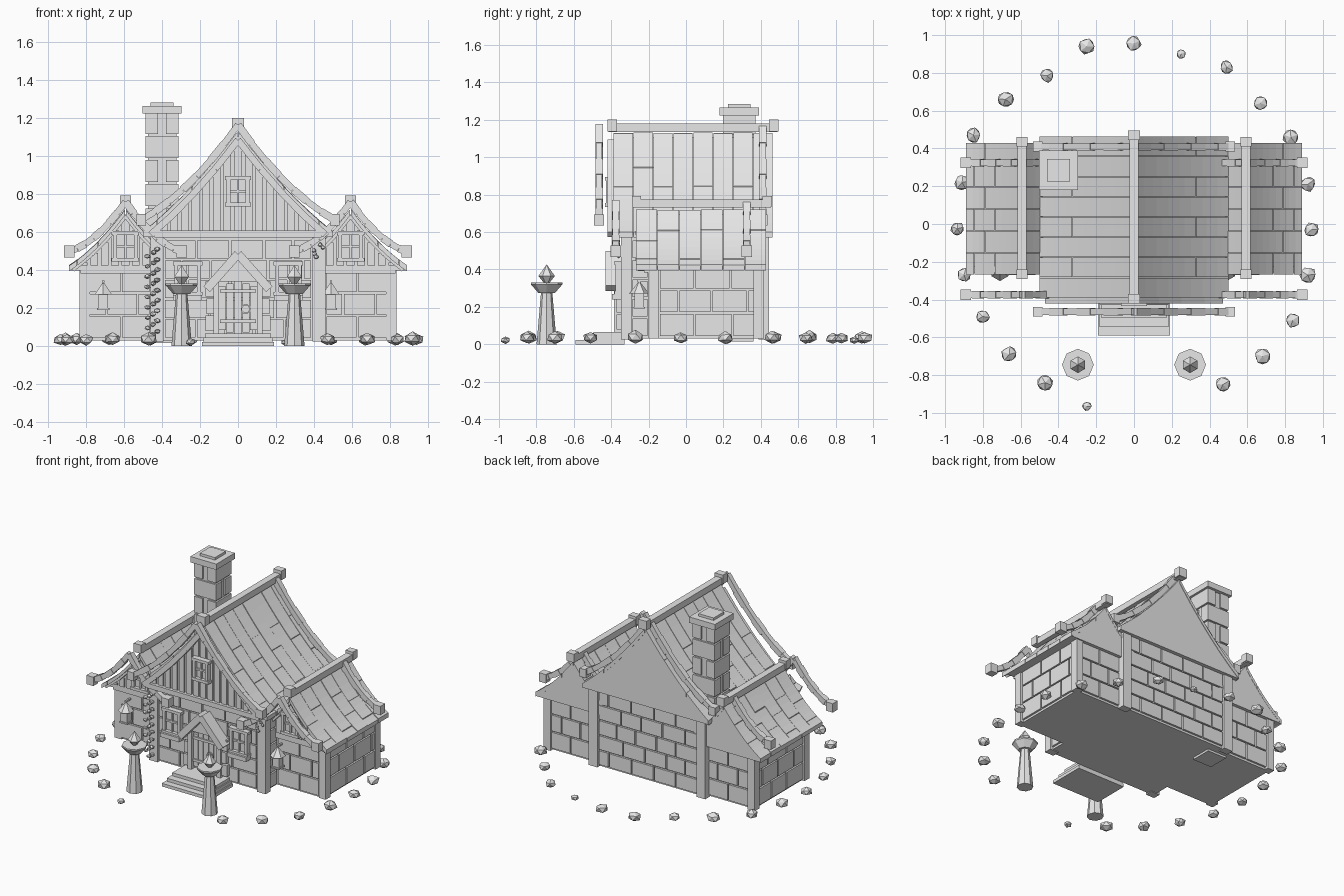
import bpy, bmesh, math, random
from mathutils import Matrix, Vector

if "Cube" in bpy.data.objects:
    bpy.data.objects.remove(bpy.data.objects["Cube"])

random.seed(4)
mat = bpy.data.materials.new("plain_grey")
mat.diffuse_color = (0.8, 0.8, 0.8, 1)
mat.use_nodes = True
mat.node_tree.nodes["Principled BSDF"].inputs["Base Color"].default_value = mat.diffuse_color
parts = {}


def mesh(name):
    return parts.setdefault(name, bmesh.new())


def box(name, c, s, rot=Matrix()):
    m = Matrix.Translation(c) @ rot @ Matrix.Diagonal((*s, 1))
    bmesh.ops.create_cube(mesh(name), size=1, matrix=m)


def span(name, x, y, z):
    box(name, [(a + b) / 2 for a, b in (x, y, z)], [abs(b - a) for a, b in (x, y, z)])


def cone(name, c, r1, r2, h, n=8):
    bmesh.ops.create_cone(mesh(name), cap_ends=True, segments=n, radius1=r1, radius2=r2,
                          depth=h, matrix=Matrix.Translation((c[0], c[1], c[2] + h / 2)))


def prism(name, pts, y0, y1):
    bm = mesh(name)
    a, b = [[bm.verts.new((x, y, z)) for x, z in pts] for y in (y0, y1)]
    n = len(pts)
    fs = [bm.faces.new(a), bm.faces.new(b[::-1])]
    fs += [bm.faces.new((a[i], b[i], b[(i + 1) % n], a[(i + 1) % n])) for i in range(n)]
    bmesh.ops.recalc_face_normals(bm, faces=fs)


def beam(name, p, q, y, depth, thick):
    dx, dz = q[0] - p[0], q[1] - p[1]
    box(name, ((p[0] + q[0]) / 2, y, (p[1] + q[1]) / 2), (math.hypot(dx, dz), depth, thick),
        Matrix.Rotation(-math.atan2(dz, dx), 4, 'Y'))


def curve(co, d):
    return co[0] + co[1] * d + co[2] * d * d


def bricks(name, axis, plane, side, a0, a1, z0, z1, rows, w):
    # staggered raised blocks on a wall; axis is the direction the wall runs
    h = (z1 - z0) / rows
    for r in range(rows):
        cuts = [a0]
        e = a0 + w * (0.55 if r % 2 else 1)
        while e < a1 - 0.04:
            cuts.append(e)
            e += w * random.uniform(0.85, 1.1)
        cuts.append(a1)
        for p, q in zip(cuts, cuts[1:]):
            run, out = (p + .005, q - .005), (plane, plane + side * .014)
            z = (z0 + r * h + .005, z0 + (r + 1) * h - .005)
            span(name, *((run, out) if axis == 'x' else (out, run)), z)


def roof(name, cx, co, half, y0, y1, g0, g1, strips):
    # solid gable core below the covering
    ds = [half * i / 8 for i in range(-8, 9)]
    prism(name + "_gable", [(cx + d, curve(co, abs(d)) - .025) for d in ds], g0, g1)
    # plank strips with staggered joints
    w = (y1 - y0) / strips
    for s in (-1, 1):
        for k in range(strips):
            t = [0, .3, .65, 1] if k % 2 else [0, .48, .85, 1]
            for a, b in zip(t, t[1:]):
                n = max(2, round((b - a) * 9))
                dd = [half * (a + (b - a) * i / n) + (.002 if i == 0 else 0) for i in range(n + 1)]
                lift = random.uniform(0, .005)
                top = [(cx + s * d, curve(co, d) + lift) for d in dd]
                low = [(x, z - .028 - lift) for x, z in top]
                prism(name + "_planks", top + low[::-1], y0 + k * w + .0015, y0 + (k + 1) * w - .0015)


def barge(name, cx, co, half, y, cap):
    # curved segmented board with square end blocks
    ds = [half * i / 7 for i in range(-7, 8)]
    pts = [(cx + d, curve(co, abs(d))) for d in ds]
    for i, (p, q) in enumerate(zip(pts, pts[1:])):
        beam(name, p, q, y, .034 + .006 * (i % 2), .034 + .006 * (i % 2))
    for x, z in (pts[0], pts[-1]):
        box(name, (x, y, z), (cap, cap, cap * 1.15))


def window(name, cx, cz, w, h, y):
    span(name, (cx - w / 2, cx + w / 2), (y, y - .012), (cz - h / 2, cz + h / 2))
    for s in (-1, 1):
        box(name, (cx + s * w / 2, y - .015, cz), (.02, .035, h + .02))
        box(name, (cx, y - .017, cz + s * h / 2), (w + .035, .04, .02))
    box(name, (cx, y - .012, cz), (.012, .025, h))
    box(name, (cx, y - .012, cz), (w, .025, .012))


def ridge(name, x, z, y0, y1, cap):
    span(name, (x - .024, x + .024), (y0, y1), (z - .025, z + .02))
    for y in (y0 + .02, y1 - .02):
        box(name, (x, y, z + .01), (cap, .05, cap))


MAIN, MAIN_B = (1.13, -1.33, .54), (1.165, -1.42, .86)
WING, WING_B = (.72, -1.35, 1.17), (.76, -1.45, 1.9)

# central house
span("main_walls", (-.44, .44), (-.33, .42), (.03, .62))
bricks("main_stones", 'x', -.33, -1, -.39, .39, .04, .56, 5, .17)
bricks("main_stones", 'x', .42, 1, -.39, .39, .04, .58, 5, .17)
for s in (-1, 1):
    for y in (-.32, .415):
        box("main_posts", (s * .427, y, .31), (.07, .055, .57))
    bricks("main_stones", 'y', s * .44, s, -.29, -.2, .04, .56, 5, .2)
roof("main_roof", 0, MAIN, .5, -.39, .465, -.385, .46, 8)
ridge("main_ridge", 0, 1.16, -.415, .49, .065)
barge("main_front_barge", 0, MAIN_B, .51, -.465, .052)
barge("main_back_barge", 0, MAIN_B, .51, .41, .052)

# front gable battens, base beam and trim
for i in range(-7, 8):
    x = i * .056
    span("gable_battens", (x - .02, x + .02), (-.385, -.396), (.6, curve(MAIN, abs(x)) - .05))
box("gable_beam", (0, -.39, .59), (.88, .05, .035))
for s in (-1, 1):
    pts = [(s * d, curve(MAIN, d) - .045) for d in (0, .12, .24, .36, .46)]
    for p, q in zip(pts, pts[1:]):
        beam("gable_trim", p, q, -.4, .04, .035)
window("gable_window", 0, .815, .1, .14, -.396)

# side wings
for s in (-1, 1):
    x0, x1 = sorted((s * .4, s * .812))
    f0, f1 = sorted((s * .46, s * .785))
    span("wing_walls", (x0, x1), (-.19, .39), (.03, .44))
    bricks("wing_stones", 'x', -.19, -1, f0, f1, .04, .4, 3, .17)
    bricks("wing_stones", 'x', .39, 1, f0, f1, .04, .41, 3, .17)
    bricks("wing_stones", 'y', s * .812, s, -.145, .37, .04, .42, 3, .19)
    for y in (-.175, .39):
        box("wing_posts", (s * .808, y, .225), (.054, .056, .39))
    box("wing_beam", (s * .64, -.205, .4), (.38, .04, .035))
    roof("wing_roof", s * .593, WING, .297, -.27, .43, -.225, .427, 6)
    ridge("wing_ridge", s * .593, .755, -.285, .455, .058)
    barge("wing_front_barge", s * .593, WING_B, .297, -.375, .055)
    barge("wing_back_barge", s * .593, WING_B, .297, .325, .055)
    for i in range(-4, 5):
        d = i * .055
        span("wing_battens", (s * .593 + d - .02, s * .593 + d + .02), (-.225, -.234),
             (.425, curve(WING, abs(d)) - .04))
    for t in (-1, 1):
        pts = [(s * .593 + t * d, curve(WING, d) - .03) for d in (0, .09, .18, .28)]
        for p, q in zip(pts, pts[1:]):
            beam("wing_trim", p, q, -.24, .035, .028)
    window("wing_window", s * .593, .525, .11, .14, -.234)
    window("front_window", s * .265, .355, .12, .16, -.344)
    box("window_box", (s * .265, -.37, .255), (.15, .05, .03))

# chimney
span("chimney", (-.475, -.325), (.21, .36), (.015, 1.24))
for i in range(9):
    z, s = .1 + i * .127, .178
    for dx in (-1, 1):
        for dy in (-1, 1):
            wx = .095 if i % 2 else .07
            box("chimney_stones", (-.4 + dx * (s - wx) / 2, .285 + dy * (s - .17 + wx) / 2, z + .06),
                (wx - .005, .165 - wx, .115))
box("chimney_cap", (-.4, .285, 1.245), (.205, .21, .042))
box("chimney_cap", (-.4, .285, 1.274), (.12, .12, .02))

# door, porch and steps
for i in range(-2, 3):
    box("door", (i * .041, -.35, .2), (.037, .025, .29 - .03 * abs(i)))
for z in (.13, .29):
    box("door_straps", (0, -.365, z), (.19, .012, .018))
bmesh.ops.create_circle(mesh("door_plate"), cap_ends=True, segments=10, radius=.02,
                        matrix=Matrix.Translation((.04, -.366, .195)) @ Matrix.Rotation(math.pi / 2, 4, 'X'))
for i in range(12):
    a = i * math.pi / 6
    box("door_ring", (.04 + .022 * math.cos(a), -.372, .195 + .022 * math.sin(a)), (.007, .008, .013),
        Matrix.Rotation(-a, 4, 'Y'))
prism("porch_gable", [(-.13, .34), (.13, .34), (0, .48)], -.38, -.33)
for s in (-1, 1):
    beam("porch_roof", (0, .485), (s * .165, .3), -.385, .09, .045)
    box("door_frame", (s * .115, -.36, .2), (.03, .05, .29))
    for i in range(3):
        box("door_stones", (s * .147, -.352, .12 + i * .09), (.05 - .014 * (i % 2), .04, .08))
for i, y in enumerate((-.59, -.545, -.495)):
    w = .19 - i * .008
    span("steps", (-w, w), (y, -.33), (i * .022, i * .022 + .022))

# lanterns on the wings
for x in (-.71, .49):
    box("lantern_bracket", (x, -.225, .34), (.012, .07, .012))
    box("lantern", (x, -.25, .235), (.05, .05, .075))
    box("lantern", (x, -.25, .195), (.064, .064, .01))
    cone("lantern", (x, -.25, .272), .052, .006, .06, 6)

# torch posts
for x in (-.297, .297):
    y = -.745
    cone("torch_post", (x, y, 0), .054, .03, .28)
    cone("torch_bowl", (x, y, .275), .045, .084, .045)
    cone("torch_bowl", (x, y, .32), .084, .084, .01)
    cone("torch_flame", (x, y, .33), .016, .044, .035, 6)
    cone("torch_flame", (x, y, .365), .044, 0, .062, 6)


def lump(name, c, s, jitter):
    r = bmesh.ops.create_icosphere(mesh(name), subdivisions=1, radius=1)
    rot = Matrix.Rotation(random.uniform(0, 6), 3, 'Z')
    for v in r["verts"]:
        p = rot @ (v.co * random.uniform(1 - jitter, 1))
        v.co = Vector((p.x * s[0], p.y * s[1], p.z * s[2])) + Vector(c)


# climbing ivy
for i in range(26):
    z = .06 + i * .018
    lump("ivy_leaves", (-.45 + .03 * math.sin(i * 2.1), -.365, z), (.02, .016, .014), .25)
for i in range(6):
    lump("ivy_leaves", (.42 + random.uniform(-.03, .03), -.36, .47 + i * .016), (.014, .01, .014), .25)

# ring of stones
stones = [(-.68, .66), (-.46, .785), (-.25, .94), (0, .955), (.25, .9), (.49, .83), (.67, .64),
          (.83, .46), (.92, .21), (.94, -.03), (.92, -.27), (.84, -.51), (.68, -.7), (.47, -.85),
          (-.25, -.965), (-.47, -.84), (-.66, -.69), (-.8, -.49), (-.9, -.27), (-.935, -.025),
          (-.91, .22), (-.85, .47)]
for x, y in stones:
    r = .03 if abs(abs(x) - .25) < .01 and y < .93 else random.uniform(.042, .052)
    lump("ground_stones", (x, y, r * .75), (r, r, r * .75), .2)

for name, bm in parts.items():
    me = bpy.data.meshes.new(name)
    bm.to_mesh(me)
    bm.free()
    me.materials.append(mat)
    bpy.context.collection.objects.link(bpy.data.objects.new(name, me))
